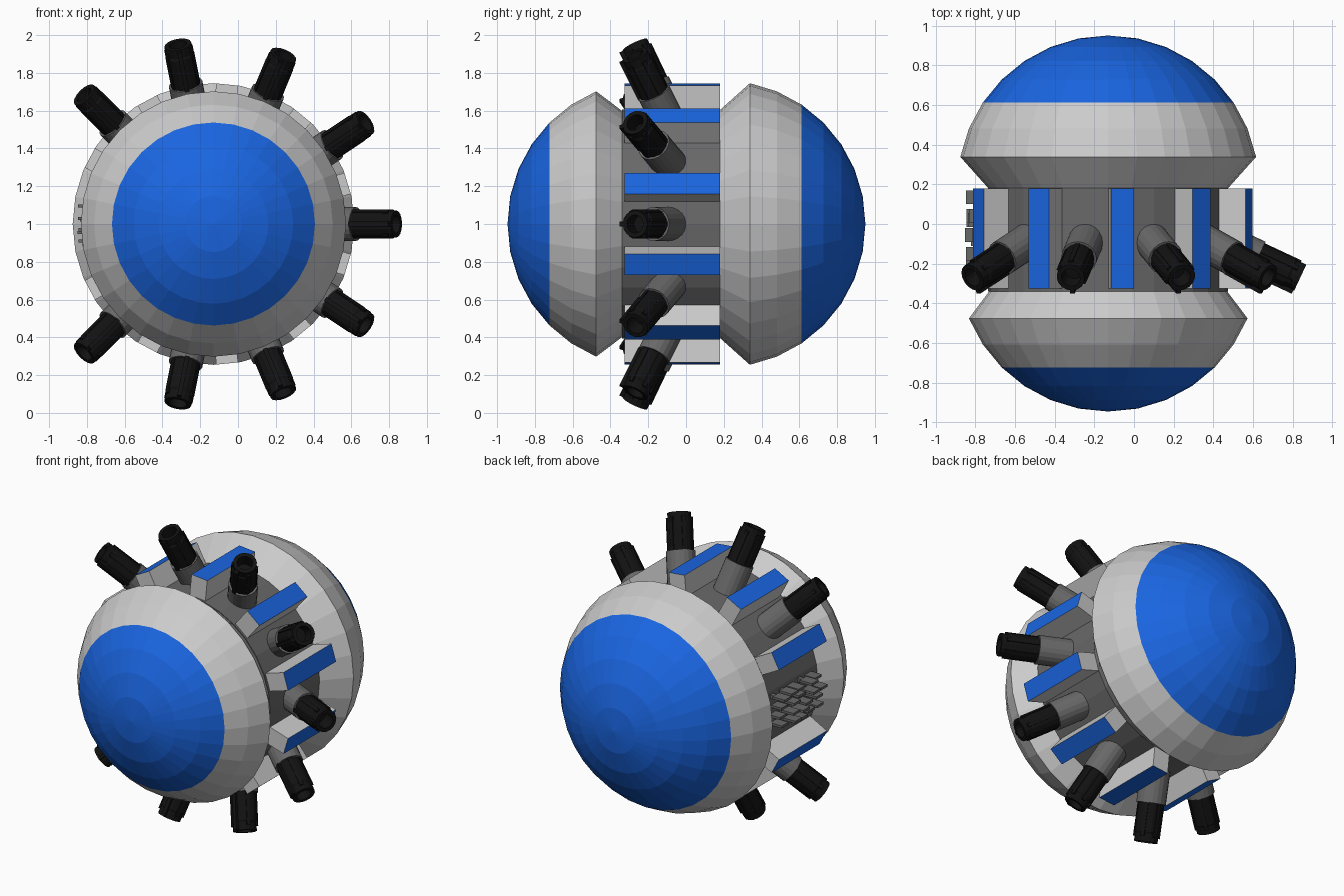
import bpy, bmesh, random
from math import radians, sin, cos, pi
from mathutils import Matrix, Vector

if "Cube" in bpy.data.objects:
    bpy.data.objects.remove(bpy.data.objects["Cube"])

random.seed(4)
CX, CZ = -0.13, 1.0          # long axis of the body runs along y through here
STEP = 33.75                 # angle between guns


def colour(name, rgb):
    m = bpy.data.materials.new(name)
    m.diffuse_color = (*rgb, 1)
    m.use_nodes = True
    m.node_tree.nodes["Principled BSDF"].inputs["Base Color"].default_value = m.diffuse_color
    return m


LIGHT = colour("light_grey", (0.55, 0.55, 0.55))
BLUE = colour("blue", (0.01, 0.13, 0.75))
DARK = colour("dark_grey", (0.14, 0.14, 0.14))
BLACK = colour("black", (0.006, 0.006, 0.006))


def finish(bm, name, mats):
    bmesh.ops.remove_doubles(bm, verts=bm.verts, dist=1e-5)
    bmesh.ops.recalc_face_normals(bm, faces=bm.faces)
    me = bpy.data.meshes.new(name)
    bm.to_mesh(me)
    bm.free()
    for m in mats:
        me.materials.append(m)
    ob = bpy.data.objects.new(name, me)
    bpy.context.collection.objects.link(ob)
    return ob


def lathe(bm, profile, mat, sides):
    """Revolve (radius, height) points about local z; ends with radius 0 close up."""
    rings = []
    for r, h in profile:
        rings.append([bm.verts.new(mat @ Vector((r * cos(2 * pi * i / sides),
                                                 r * sin(2 * pi * i / sides), h)))
                      for i in range(sides)] if r else [bm.verts.new(mat @ Vector((0, 0, h)))])
    for a, b in zip(rings, rings[1:]):
        for i in range(sides):
            j = (i + 1) % sides
            loop = [a[i % len(a)], a[j % len(a)], b[j % len(b)], b[i % len(b)]]
            bm.faces.new(list(dict.fromkeys(loop)))


def box(bm, lo, hi, mat):
    lo, hi = Vector(lo), Vector(hi)
    m = mat @ Matrix.Translation((lo + hi) / 2) @ Matrix.Diagonal((*(hi - lo), 1))
    return bmesh.ops.create_cube(bm, size=1, matrix=m)["verts"]


def frame(x, y, z, origin):
    m = Matrix((x, y, z)).transposed().to_4x4()
    m.translation = origin
    return m


def radial(deg):
    a = radians(deg)
    return Vector((cos(a), 0, sin(a)))


CENTRE = Vector((CX, 0, CZ))
AXIS = Matrix.Translation(CENTRE) @ Matrix.Rotation(-pi / 2, 4, 'X')


# Domes: sphere rings, blue cap, tapering inward to the core
def dome(name, sign, centre, start, cap, neck):
    R = 0.76
    prof = [(0.3, sign * neck[1]), (neck[0], sign * neck[1])]
    for k in range(start, 9):
        a = radians(11.25 * k)
        prof.append((R * cos(a) if k < 8 else 0, sign * (centre + R * sin(a))))
    bm = bmesh.new()
    lathe(bm, prof, AXIS, 32)
    limit = centre + R * sin(radians(11.25 * cap))
    for f in bm.faces:
        f.material_index = int(f.calc_center_median().y * sign > limit)
    finish(bm, name, [LIGHT, BLUE])


dome("back_dome", 1, 0.19, 1, 3, (0.595, 0.17))
dome("front_dome", -1, 0.185, 2, 4, (0.585, 0.32))

# Core drum between the domes
bm = bmesh.new()
lathe(bm, [(0, -0.34), (0.605, -0.34), (0.605, 0.185), (0, 0.185)], AXIS, 32)
finish(bm, "core_drum", [DARK])

# Blocks around the core with a blue outer face
for k in range(-5, 5):
    d = radial((k + 0.5) * STEP)
    y = Vector((0, 1, 0))
    bm = bmesh.new()
    box(bm, (0.55, -0.325, -0.058), (0.742, 0.18, 0.058), frame(d, y, d.cross(y), CENTRE))
    bm.normal_update()
    for f in bm.faces:
        f.material_index = int(f.normal.dot(d) > 0.9)
    finish(bm, f"side_block_{k + 6}", [LIGHT, BLUE])

# Guns leaning toward the front: grey barrel, black hollow muzzle with rails
T = radians(25)
for k in range(-4, 5):
    d = radial(k * STEP)
    z = d * cos(T) - Vector((0, sin(T), 0))
    x = -d * sin(T) - Vector((0, cos(T), 0))
    tip = CENTRE + d * 0.968 + Vector((0, -0.27, 0))
    m = frame(x, z.cross(x), z, tip)
    bm = bmesh.new()
    lathe(bm, [(0, -0.52), (0.09, -0.52), (0.09, -0.235), (0, -0.235)], m, 20)
    finish(bm, f"gun_barrel_{k + 5}", [DARK])
    bm = bmesh.new()
    lathe(bm, [(0, -0.25), (0.078, -0.25), (0.078, -0.06), (0.072, -0.05), (0.072, 0),
               (0.048, 0), (0.048, -0.09), (0, -0.09)], m, 16)
    finish(bm, f"gun_muzzle_{k + 5}", [BLACK])
    bm = bmesh.new()
    for i in range(6):
        out, end = (0.092, -0.005) if i == 0 else (0.081, -0.03)
        box(bm, (0.06, -0.012, -0.24), (out, 0.012, end), m @ Matrix.Rotation(i * pi / 3, 4, 'Z'))
    finish(bm, f"gun_rails_{k + 5}", [BLACK])

# Cluster of small plates on the left side of the core
bm = bmesh.new()
for row in range(4):
    for col in range(5):
        y = -0.265 + col * 0.095 + 0.02 * (row % 2)
        z = CZ - 0.1 + row * 0.062 + random.uniform(-0.012, 0.012)
        out = random.uniform(0.67, 0.725)
        box(bm, (CX - out, y - 0.035, z - 0.008), (CX - out + 0.09, y + 0.035, z + 0.008), Matrix())
        box(bm, (CX - out + 0.03, y - 0.015, z - 0.02), (CX - 0.58, y + 0.015, z + 0.004), Matrix())
finish(bm, "vent_plates", [DARK])
